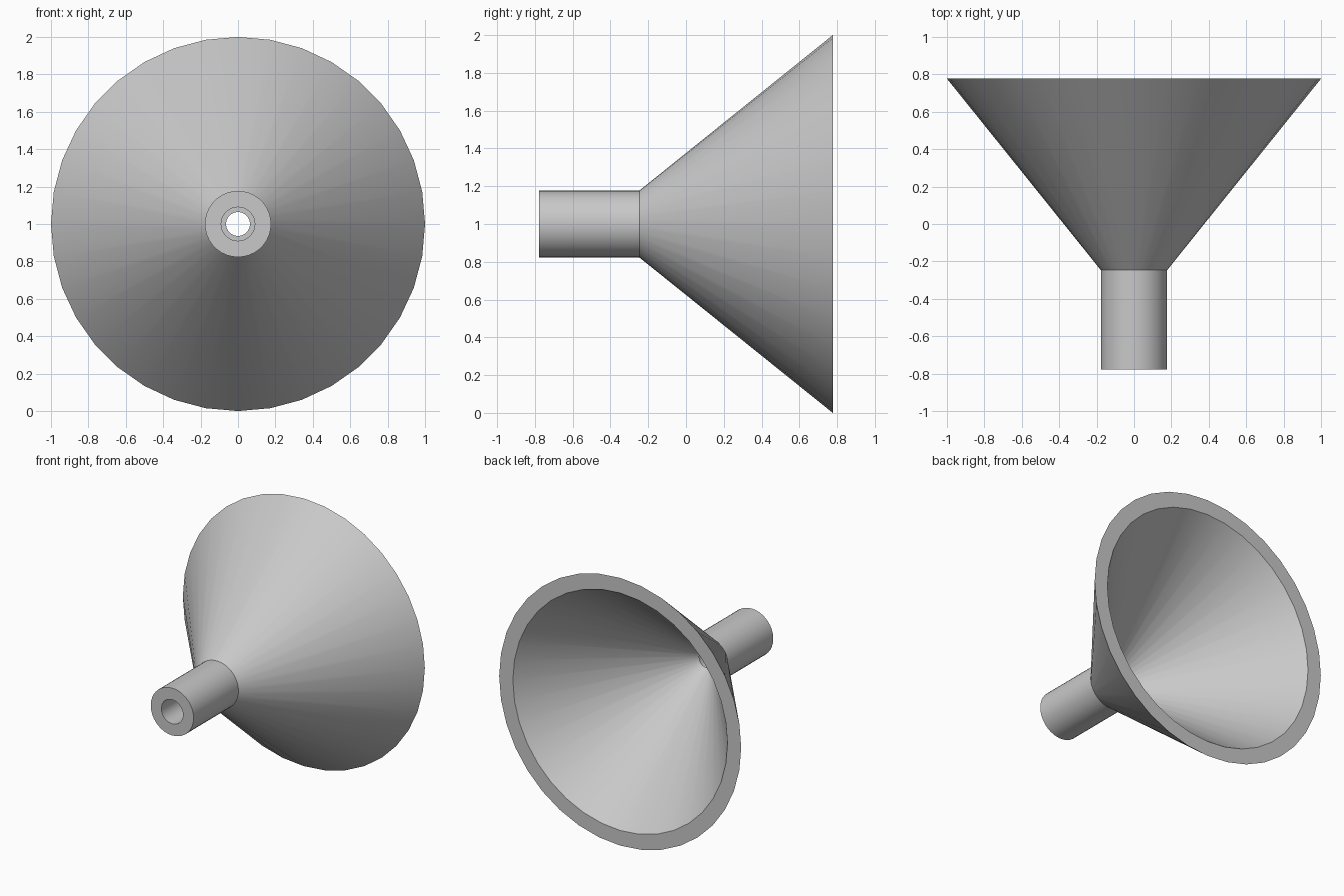
import bpy
import bmesh
import math
from mathutils import Matrix, Vector

if "Cube" in bpy.data.objects:
    bpy.data.objects.remove(bpy.data.objects["Cube"], do_unlink=True)

SEGMENTS = 36
FRONT, JOINT, BACK = -0.777, -0.247, 0.777   # positions along y
NECK_R, BORE_R = 0.177, 0.09
RIM_R, WALL = 1.0, 0.113                     # wall measured radially
AXIS_Z = 1.0

grey = bpy.data.materials.new("light_grey")
grey.use_nodes = True
colour = (0.58, 0.58, 0.58, 1.0)
grey.diffuse_color = colour
grey.node_tree.nodes["Principled BSDF"].inputs["Base Color"].default_value = colour


def turned_part(name, profile, closed):
    """Revolve (radius, y) points about the horizontal axis."""
    bm = bmesh.new()
    verts = [bm.verts.new((0, y, r)) for r, y in profile]
    edges = [bm.edges.new(pair) for pair in zip(verts, verts[1:])]
    if closed:
        edges.append(bm.edges.new((verts[-1], verts[0])))
    bmesh.ops.spin(bm, geom=verts + edges, cent=Vector(), axis=(0, 1, 0),
                   angle=math.tau, steps=SEGMENTS, use_merge=True)
    bmesh.ops.remove_doubles(bm, verts=bm.verts, dist=0.0001)
    bmesh.ops.recalc_face_normals(bm, faces=bm.faces)
    bmesh.ops.transform(bm, matrix=Matrix.Translation((0, 0, AXIS_Z)), verts=bm.verts)
    mesh = bpy.data.meshes.new(name)
    bm.to_mesh(mesh)
    bm.free()
    mesh.materials.append(grey)
    obj = bpy.data.objects.new(name, mesh)
    bpy.context.collection.objects.link(obj)
    bpy.ops.object.select_all(action='DESELECT')
    obj.select_set(True)
    bpy.context.view_layer.objects.active = obj
    bpy.ops.object.shade_smooth_by_angle(angle=math.radians(30))
    return obj


# Flared cone with a parallel inner wall and a flat rim
turned_part("funnel_cone", [(NECK_R, JOINT), (RIM_R, BACK),
                            (RIM_R - WALL, BACK), (NECK_R - WALL, JOINT)], True)

# Hollow neck, open where it meets the cone
turned_part("funnel_neck", [(NECK_R, JOINT), (NECK_R, FRONT),
                            (BORE_R, FRONT), (BORE_R, JOINT)], False)
